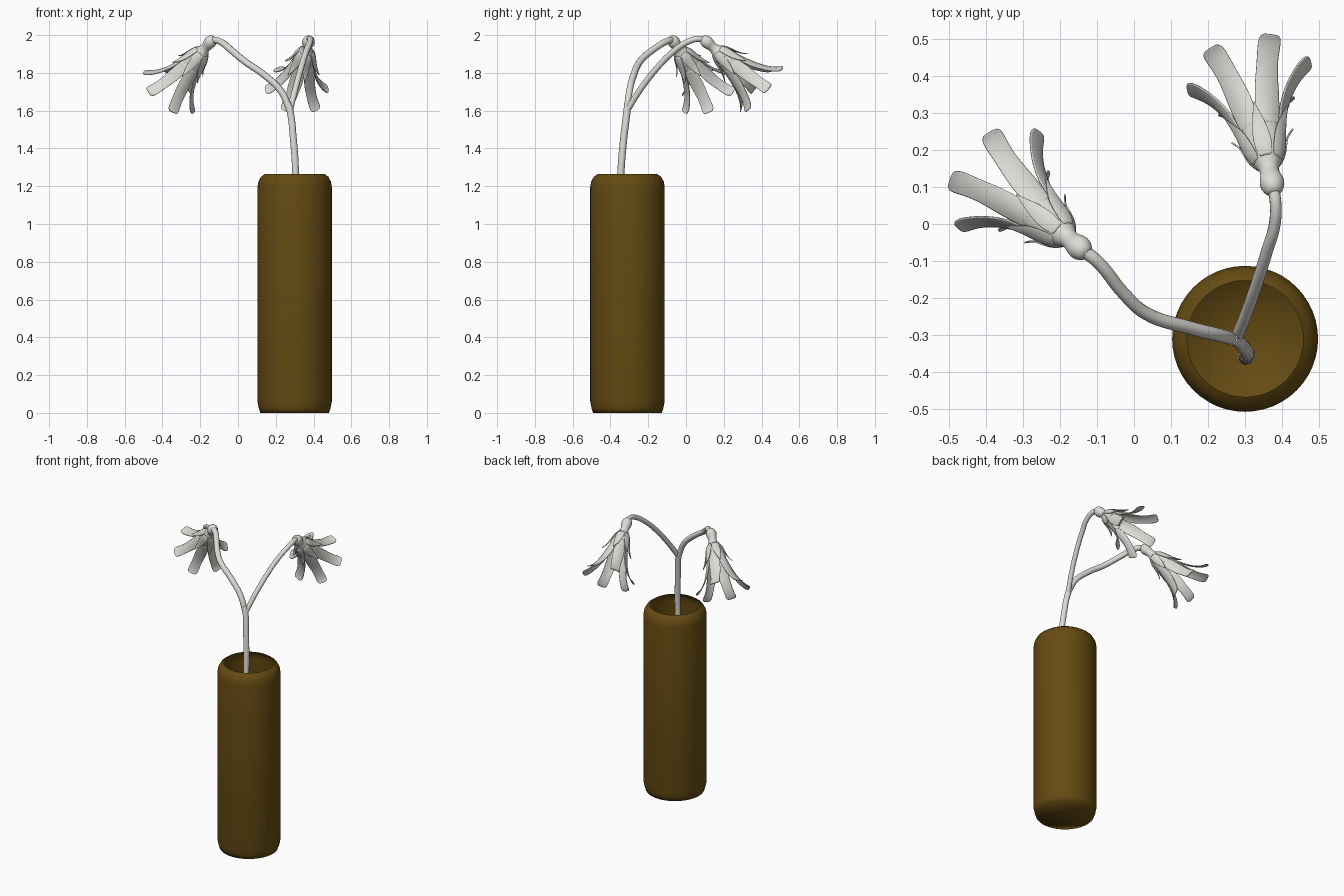
import bpy, bmesh, math
from mathutils import Matrix, Vector

cube = bpy.data.objects.get("Cube")
if cube:
    bpy.data.objects.remove(cube, do_unlink=True)


def material(name, color):
    m = bpy.data.materials.new(name)
    m.use_nodes = True
    m.diffuse_color = color
    m.node_tree.nodes["Principled BSDF"].inputs["Base Color"].default_value = color
    return m


brown = material("olive_brown", (0.13, 0.07, 0.006, 1))
white = material("off_white", (0.72, 0.71, 0.67, 1))


def finish(bm, name, mat, matrix=Matrix(), subdivide=0, thickness=0):
    mesh = bpy.data.meshes.new(name)
    for f in bm.faces:
        f.smooth = True
    bm.to_mesh(mesh)
    bm.free()
    mesh.materials.append(mat)
    ob = bpy.data.objects.new(name, mesh)
    bpy.context.collection.objects.link(ob)
    ob.matrix_world = matrix
    if subdivide:
        mod = ob.modifiers.new("Smooth", "SUBSURF")
        mod.levels = mod.render_levels = subdivide
    if thickness:
        ob.modifiers.new("Thickness", "SOLIDIFY").thickness = thickness
    return ob


def lathe(name, profile, segments, mat, matrix=Matrix(), subdivide=0):
    bm = bmesh.new()
    verts = [bm.verts.new((r, 0, z)) for r, z in profile]
    edges = [bm.edges.new(p) for p in zip(verts, verts[1:])]
    bmesh.ops.spin(bm, geom=verts + edges, cent=(0, 0, 0), axis=(0, 0, 1),
                   angle=math.tau, steps=segments)
    bmesh.ops.remove_doubles(bm, verts=bm.verts, dist=0.0005)
    bmesh.ops.recalc_face_normals(bm, faces=bm.faces)
    return finish(bm, name, mat, matrix, subdivide)


def blades(name, rows, count, phase, matrix):
    """Ring of strips; each row is (height, radius, half width)."""
    bm = bmesh.new()
    for i in range(count):
        turn = phase + math.tau * i / count
        grid = []
        for z, r, w in rows:
            angles = [turn + u * w / r for u in (-1, -0.5, 0, 0.5, 1)]
            grid.append([bm.verts.new((r * math.cos(a), r * math.sin(a), z))
                         for a in angles])
        for low, high in zip(grid, grid[1:]):
            for k in range(4):
                bm.faces.new((low[k], low[k + 1], high[k + 1], high[k]))
    return finish(bm, name, white, matrix, 2, 0.004)


def stem(name, points, radius):
    cu = bpy.data.curves.new(name, "CURVE")
    cu.dimensions = "3D"
    cu.bevel_depth = radius
    cu.bevel_resolution = 3
    cu.resolution_u = 6
    cu.use_fill_caps = True
    sp = cu.splines.new("BEZIER")
    sp.bezier_points.add(len(points) - 1)
    for bp, p in zip(sp.bezier_points, points):
        bp.co = p
        bp.handle_left_type = bp.handle_right_type = "AUTO"
    cu.materials.append(white)
    ob = bpy.data.objects.new(name, cu)
    bpy.context.collection.objects.link(ob)


# Vase: open-topped shell with rounded shoulders
lathe("vase", [(0, 0), (0.182, 0), (0.19, 0.025), (0.197, 0.06), (0.197, 1.195),
               (0.192, 1.225), (0.178, 1.25), (0.157, 1.265)],
      48, brown, Matrix.Translation((0.3, -0.31, 0)))

# Stem and its two branches
fork = (0.275, -0.312, 1.6)
stem("main_stem", [(0.30, -0.36, 0.01), (0.303, -0.36, 0.8), (0.305, -0.345, 1.27),
                   (0.293, -0.33, 1.45), fork, (0.262, -0.308, 1.64)], 0.019)
stem("right_branch", [fork, (0.23, -0.30, 1.70), (0.15, -0.28, 1.78), (0.03, -0.24, 1.865),
                      (-0.03, -0.185, 1.915), (-0.1, -0.1, 1.968), (-0.14, -0.07, 1.975)], 0.018)
stem("left_branch", [fork, (0.30, -0.25, 1.70), (0.335, -0.15, 1.83), (0.36, -0.07, 1.91),
                     (0.38, 0, 1.96), (0.382, 0.06, 1.98), (0.375, 0.1, 1.975)], 0.016)

# Flowers: bulb and trumpet, six flared petals, six pointed sepals
trumpet = [(0, -0.025), (0.022, -0.02), (0.035, 0.005), (0.034, 0.025), (0.023, 0.055),
           (0.03, 0.075), (0.048, 0.1), (0.058, 0.15), (0.064, 0.2), (0.07, 0.235)]
petal = [(0.18, 0.060, 0.030), (0.23, 0.072, 0.037), (0.28, 0.088, 0.037),
         (0.33, 0.108, 0.031), (0.37, 0.135, 0.031), (0.393, 0.158, 0.034),
         (0.40, 0.172, 0.026)]
sepal = [(0.085, 0.038, 0.018), (0.11, 0.055, 0.026), (0.15, 0.064, 0.024),
         (0.19, 0.076, 0.014), (0.225, 0.10, 0.001)]


def flower(side, base, axis, first_petal):
    z = Vector(axis).normalized()
    x = Vector(first_petal)
    x = (x - z * x.dot(z)).normalized()
    frame = Matrix((x, z.cross(x), z)).transposed().to_4x4()
    frame.translation = base
    lathe(side + "_flower_trumpet", trumpet, 16, white, frame, 1)
    blades(side + "_flower_petals", petal, 6, 0, frame)
    blades(side + "_flower_sepals", sepal, 6, math.pi / 6, frame)


flower("right", (-0.14, -0.07, 1.972), (-0.56, 0.47, -0.68), (-0.77, 0, 0.62))
flower("left", (0.375, 0.1, 1.972), (-0.16, 0.745, -0.645), (0.35, 0.66, 0.66))
